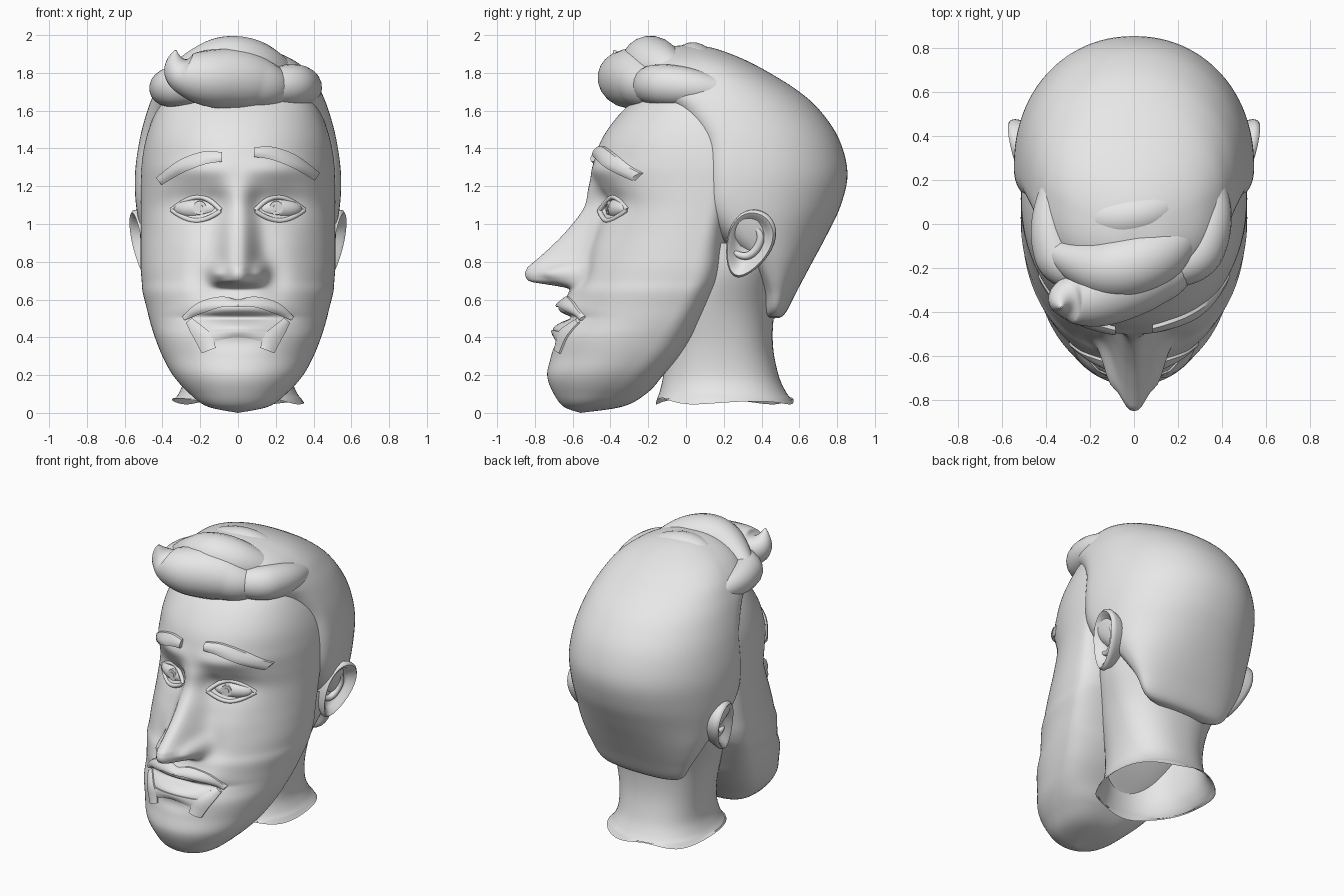
import bpy
import bmesh
from math import sin, cos, pi, exp, radians, copysign
from mathutils import Matrix, Vector
from mathutils.bvhtree import BVHTree

default_cube = bpy.data.objects.get("Cube")
if default_cube:
    bpy.data.objects.remove(default_cube, do_unlink=True)

grey = bpy.data.materials.new("plain grey")
grey.use_nodes = True
grey.diffuse_color = (0.8, 0.8, 0.8, 1)
grey.node_tree.nodes["Principled BSDF"].inputs["Base Color"].default_value = (0.8, 0.8, 0.8, 1)


def finish(name, mesh, angle=50):
    mesh.materials.clear()
    mesh.materials.append(grey)
    for polygon in mesh.polygons:
        polygon.use_smooth = True
    mesh.set_sharp_from_angle(angle=radians(angle))
    obj = bpy.data.objects.new(name, mesh)
    bpy.context.scene.collection.objects.link(obj)
    return obj


def from_bmesh(name, bm, angle=50):
    bmesh.ops.remove_doubles(bm, verts=bm.verts, dist=0.00005)
    bmesh.ops.recalc_face_normals(bm, faces=bm.faces)
    mesh = bpy.data.meshes.new(name)
    bm.to_mesh(mesh)
    bm.free()
    return finish(name, mesh, angle)


def grid(name, rows, closed, angle=50):
    """Skin a list of equally long point rows."""
    bm = bmesh.new()
    verts = [[bm.verts.new(p) for p in row] for row in rows]
    count = len(rows[0])
    for a, b in zip(verts, verts[1:]):
        for j in range(count if closed else count - 1):
            k = (j + 1) % count
            bm.faces.new((a[j], a[k], b[k], b[j]))
    return from_bmesh(name, bm, angle)


def smooth_rows(rows, steps):
    """Catmull-Rom through rows of numbers."""
    rows = [Vector(r) for r in rows]
    out = []
    for i in range(len(rows) - 1):
        a, b = rows[i], rows[i + 1]
        before = rows[i - 1] if i else a
        after = rows[i + 2] if i + 2 < len(rows) else b
        m, n = (b - before) / 2, (after - a) / 2
        for s in range(steps):
            t = s / steps
            out.append(a + m * t + (3 * (b - a) - 2 * m - n) * t ** 2
                       + (2 * (a - b) + m + n) * t ** 3)
    return out + [rows[-1]]


def loft(name, rows, segments, steps, front_power, back_power, deform=None, angle=50):
    """Stack rounded sections given as height, half width, front, back, middle."""
    rings = []
    for z, half, front, back, middle in smooth_rows(rows, steps):
        ring = []
        for j in range(segments):
            a = 2 * pi * j / segments
            s, c = sin(a), cos(a)
            power = 2 / (front_power if c > 0 else back_power)
            x = max(half, 0) * copysign(abs(s) ** power, s)
            y = middle + ((front if c > 0 else back) - middle) * abs(c) ** power
            ring.append(deform(x, y, z, c) if deform else (x, y, z))
        rings.append(ring)
    return grid(name, rings, True, angle)


# Soft swellings and hollows of the face: x, z, width, height, amount
swellings = [
    (.23, 1.13, .15, .09, -.045),
    (.11, 1.12, .05, .07, -.02),
    (.2, 1.29, .2, .05, .02),
    (.27, .88, .12, .12, .015),
    (.115, .74, .04, .05, .1),
    (.21, .72, .06, .1, -.015),
    (0, .505, .21, .018, -.045),
    (0, .45, .17, .03, .03),
    (0, .56, .2, .04, .04),
    (0, .37, .15, .04, -.015),
]


def face_shape(x, y, z, facing):
    if facing <= 0:
        return (x, y, z)
    push = sum(amount * exp(-((abs(x) - cx) / w) ** 2 - ((z - cz) / h) ** 2)
               for cx, cz, w, h, amount in swellings)
    # Long nose: grows down to a rounded tip, then tucks under
    if .65 < z < 1.3:
        grown = min(1, (1.3 - z) / .53)
        under = min(1, (z - .65) / .05)
        rounding = 1 - .4 * (max(0, .75 - z) / .09) ** 2
        length = .28 * grown ** 1.4 * rounding * under ** 2 * (3 - 2 * under)
        push += length * exp(-abs(x / (.07 + .025 * grown)) ** 2.5)
    return (x, y - push * min(1, facing * 3), z)


# Face and jaw
face = loft("face", [
    (1.78, 0, 0, 0, 0), (1.74, .3, -.17, .1, -.02), (1.66, .39, -.27, .2, .03),
    (1.56, .45, -.37, .3, .08), (1.44, .49, -.45, .3, .1), (1.32, .51, -.485, .3, .12),
    (1.2, .515, -.49, .28, .12), (1.08, .515, -.465, .25, .1), (.96, .515, -.485, .23, .07),
    (.86, .515, -.52, .22, .04), (.77, .515, -.56, .21, .02), (.7, .51, -.59, .19, 0),
    (.64, .505, -.62, .16, -.03), (.56, .485, -.635, .12, -.07), (.48, .465, -.655, .08, -.12),
    (.4, .44, -.7, .04, -.18), (.3, .4, -.715, -.03, -.25), (.2, .345, -.735, -.12, -.34),
    (.11, .265, -.705, -.2, -.42), (.035, .165, -.65, -.33, -.5), (0, 0, -.56, -.56, -.56),
], 192, 8, 2.1, 3, face_shape, 70)

# Cropped hair over the skull, meeting the face flush at the temples
loft("skull_hair", [
    (1.95, 0, .02, .02, .02), (1.93, .14, -.12, .15, .02), (1.87, .29, -.2, .31, .08),
    (1.79, .385, -.25, .46, .13), (1.7, .44, -.24, .6, .16), (1.6, .48, -.1, .71, .2),
    (1.45, .52, .02, .81, .24), (1.27, .545, .03, .855, .26), (1.1, .54, .03, .82, .28),
    (.95, .51, .12, .75, .34), (.8, .45, .3, .67, .44), (.65, .37, .4, .59, .48),
    (.52, .27, .42, .52, .47), (.5, 0, .46, .46, .46),
], 96, 5, 2.7, 2.1)

# Open neck with an uneven lower edge
loft("neck", [
    (.06, .35, -.16, .57, .2), (.11, .31, -.14, .53, .2), (.2, .285, -.12, .49, .2),
    (.36, .3, -.1, .46, .2), (.55, .35, -.08, .47, .2), (.75, .43, 0, .52, .25),
    (.9, .46, .05, .6, .3),
], 64, 5, 2.2, 2.3, lambda x, y, z, c: (x, y, z + (.015 * sin(14 * x + 5 * y) if z < .07 else 0)))

tree = BVHTree.FromPolygons([v.co for v in face.data.vertices],
                            [p.vertices[:] for p in face.data.polygons])


def front_y(x, z):
    hit = tree.ray_cast(Vector((x, -3, z)), Vector((0, 1, 0)))[0]
    return hit.y if hit else 0


def patch(name, path, lift):
    """Raised hair patch on the face along a path of x, z, half width."""
    path = smooth_rows(path, 6)
    rows = []
    for i, (x, z, half) in enumerate(path):
        a, b = path[max(i - 1, 0)], path[min(i + 1, len(path) - 1)]
        along = Vector((b[0] - a[0], b[1] - a[1])).normalized()
        row = []
        for v in (-1, -1, -.5, 0, .5, 1, 1):
            px, pz = x - along.y * half * v, z + along.x * half * v
            edge = len(row) in (0, 6)
            row.append((px, front_y(px, pz) + (.015 if edge else -lift * (1 - .4 * v * v)), pz))
        rows.append(row)
    for end, at in ((rows[0], 0), (rows[-1], len(rows) + 1)):
        rows.insert(at, [(x, front_y(x, z) + .015, z) for x, y, z in end])
    grid(name, rows, False, 40)


def tube(name, path, sides=6):
    """Tapered round lock along a path of x, y, z, radius."""
    curve = bpy.data.curves.new(name, 'CURVE')
    curve.dimensions = '3D'
    curve.bevel_depth = 1
    curve.bevel_resolution = sides
    curve.use_fill_caps = True
    spline = curve.splines.new('NURBS')
    spline.points.add(len(path) - 1)
    for point, (x, y, z, radius) in zip(spline.points, path):
        point.co = (x, y, z, 1)
        point.radius = radius
    spline.order_u = 3
    spline.resolution_u = 10
    spline.use_endpoint_u = True
    helper = bpy.data.objects.new(name + "_path", curve)
    bpy.context.scene.collection.objects.link(helper)
    mesh = bpy.data.meshes.new_from_object(helper.evaluated_get(bpy.context.evaluated_depsgraph_get()))
    bpy.data.objects.remove(helper, do_unlink=True)
    mesh.name = name
    finish(name, mesh)


# Swept quiff, with its curled tip on the right, and fuller hair above the temples
tube("quiff_front", [(.3, -.04, 1.72, .05), (.2, -.2, 1.72, .11), (.02, -.24, 1.77, .17),
                     (-.2, -.34, 1.77, .15), (-.35, -.34, 1.82, .08), (-.33, -.38, 1.92, .005)], 8)
tube("quiff_crest", [(.3, .05, 1.74, .05), (.18, -.1, 1.8, .13), (-.02, -.2, 1.86, .155),
                     (-.2, -.2, 1.82, .13), (-.38, -.12, 1.76, .05)], 8)
tube("quiff_back", [(.34, .22, 1.72, .04), (.17, .08, 1.83, .1), (-.06, .02, 1.86, .12),
                    (-.26, .04, 1.77, .08), (-.34, .1, 1.7, .04)], 8)
tube("right_temple_hair", [(-.1, -.2, 1.76, .1), (-.32, -.22, 1.73, .11), (-.38, -.06, 1.72, .1),
                           (-.38, .12, 1.71, .07), (-.34, .3, 1.7, .03)], 8)
tube("left_temple_hair", [(.1, -.2, 1.73, .09), (.27, -.19, 1.74, .11), (.34, -.03, 1.73, .11),
                          (.36, .14, 1.71, .08), (.34, .32, 1.7, .03)], 8)

ear_profile = [(.6, -.12), (.85, -.05), (1, 0), (1, .02), (.93, .032), (.82, .022),
               (.7, -.005), (.45, -.03), (0, -.03)]

for side, word in ((1, "left"), (-1, "right")):
    # Eyebrow, the right one a little lower
    drop = .025 if side < 0 else 0
    patch(word + "_eyebrow", [(side * x, z - drop, w) for x, z, w in (
        (.085, 1.38, .025), (.18, 1.375, .034), (.3, 1.33, .034), (.42, 1.25, .024))], .03)

    # Eye with iris, pupil and lids
    eye_y = front_y(side * .215, 1.08) + .025
    turn = Matrix.Rotation(side * .35, 4, 'Z')
    bm = bmesh.new()
    bmesh.ops.create_uvsphere(bm, u_segments=32, v_segments=20, radius=1, matrix=(
        Matrix.Translation((side * .22, eye_y, 1.08)) @ turn @ Matrix.Diagonal((.125, .05, .052, 1))))
    from_bmesh(word + "_eye", bm)
    for part, radius, depth in (("iris", .036, .036), ("pupil", .019, .042)):
        bm = bmesh.new()
        bmesh.ops.create_cone(bm, cap_ends=True, segments=24, radius1=radius, radius2=radius,
                              depth=depth, matrix=Matrix.Translation((side * .2, eye_y - .038, 1.085))
                              @ Matrix.Rotation(side * .2, 4, 'Z') @ Matrix.Rotation(pi / 2, 4, 'X'))
        from_bmesh(word + "_" + part, bm, 30)
    for part, lid in (("upper_lid", ((.09, 1.07), (.15, 1.14), (.26, 1.145), (.35, 1.075))),
                      ("lower_lid", ((.09, 1.07), (.17, 1.015), (.28, 1.02), (.35, 1.075)))):
        tube(word + "_" + part, [(side * x, front_y(side * x, z) + .002, z, .013) for x, z in lid])

    # Ear: a cupped oval, leaning back and standing out, with an inner fold
    place = (Matrix.Diagonal((side, 1, 1, 1)) @ Matrix.Translation((.5, .335, .895))
             @ Matrix.Rotation(.15, 4, 'Y') @ Matrix.Rotation(-.22, 4, 'Z') @ Matrix.Rotation(-.4, 4, 'X'))
    angles = [2 * pi * j / 40 for j in range(40)]
    grid(word + "_ear", [[place @ Vector((h, r * .12 * cos(t) * (1 + .25 * sin(t)), r * .19 * sin(t)))
                          for t in angles] for r, h in ear_profile], True)
    fold = ((-.03, .1, .01), (.04, .08, .02), (.05, -.02, .022), (.0, -.09, .02), (-.06, -.08, .015))
    tube(word + "_ear_fold", [(*(place @ Vector((-.02, y, z))), r) for y, z, r in fold])

    # Side of the goatee
    patch(word + "_goatee", [(side * x, z, w) for x, z, w in (
        (.26, .49, .02), (.22, .44, .035), (.18, .39, .045), (.155, .33, .04))], .018)

# Moustache and the beard under the lip
patch("moustache", [(-.29, .5, .012), (-.2, .555, .03), (-.09, .588, .028), (0, .58, .02),
                    (.09, .588, .028), (.2, .555, .03), (.29, .5, .012)], .022)
patch("lip_beard", [(-.16, .4, .03), (0, .42, .02), (.16, .4, .03)], .012)
